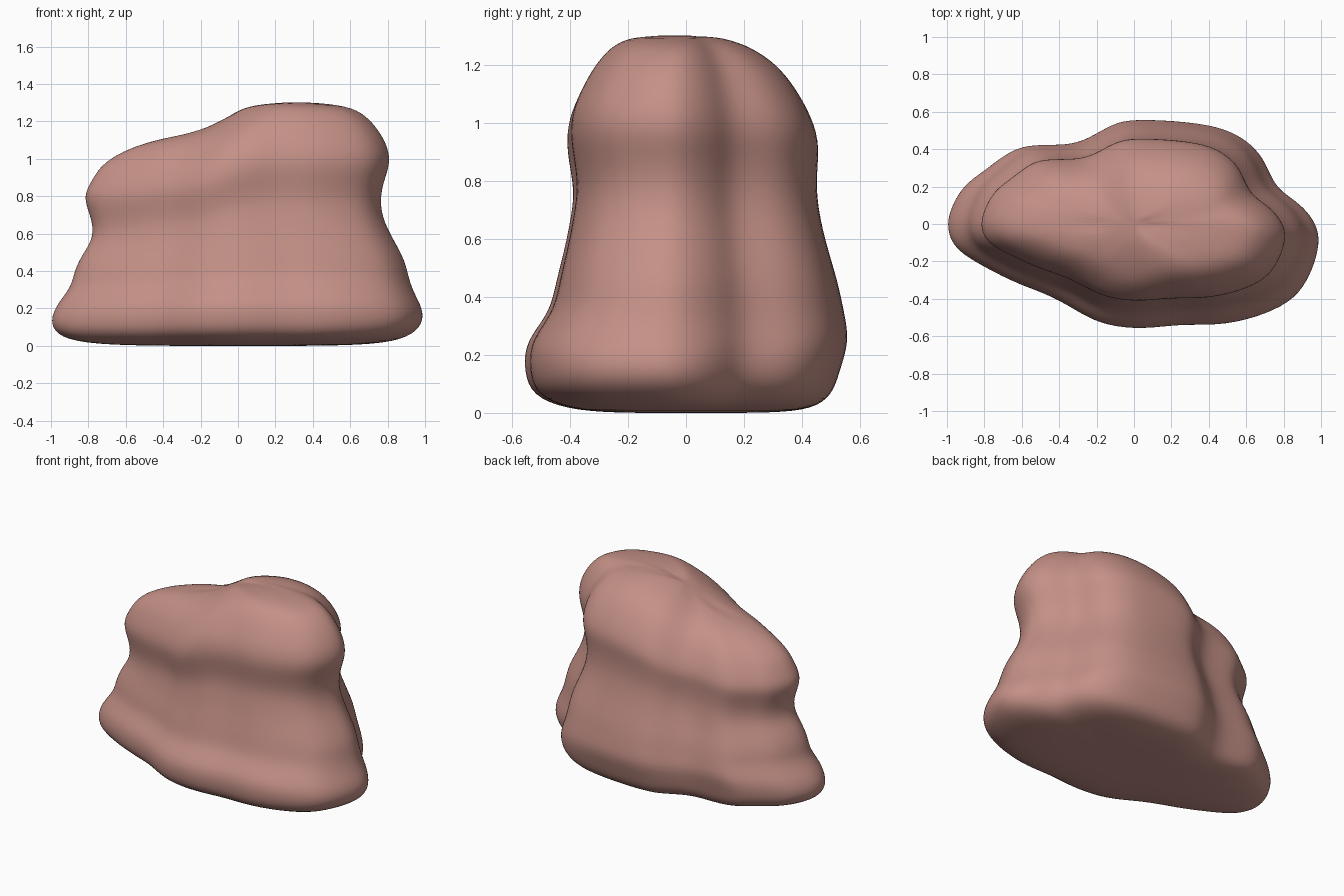
import bpy, bmesh, math

# plan outline of the rock at its widest, counter-clockwise from the left tip
OUTLINE = [(-1, 0), (-.98, -.09), (-.92, -.16), (-.78, -.24), (-.62, -.32), (-.43, -.385),
           (-.28, -.48), (-.15, -.54), (.05, -.56), (.25, -.53), (.45, -.54), (.65, -.5),
           (.84, -.42), (.93, -.31), (.985, -.17), (1, -.05), (.95, .05), (.87, .13),
           (.76, .2), (.71, .34), (.64, .435), (.51, .515), (.3, .55), (.0, .565),
           (-.12, .54), (-.25, .46), (-.37, .42), (-.6, .43), (-.7, .38), (-.81, .29),
           (-.91, .22), (-.975, .1)]

# level, then reach to the left, right, front and back at that level
LEVELS = [(.0, .5, .5, .25, .3), (.012, .84, .8, .42, .44), (.06, .985, .95, .54, .51),
          (.14, 1.01, 1.005, .565, .535), (.22, .98, .985, .565, .56), (.28, .94, .95, .535, .565),
          (.36, .895, .92, .475, .55), (.46, .88, .9, .455, .53), (.58, .84, .83, .425, .495),
          (.68, .785, .78, .405, .47), (.78, .78, .765, .39, .455), (.88, .81, .785, .405, .458),
          (.97, .83, .82, .42, .465), (1.06, .79, .81, .405, .43), (1.15, .745, .76, .36, .375),
          (1.22, .67, .7, .315, .31), (1.275, .56, .62, .26, .215), (1.3, .4, .45, .19, .12),
          (1.306, .2, .22, .1, .05)]

# height factor across x: the left shoulder is lower than the right
TILT = [(-1, .83), (-.6, .83), (-.45, .85), (-.2, .875), (-.08, .925), (.04, .98), (.2, 1), (1, 1)]


def tilt(x):
    for (x0, f0), (x1, f1) in zip(TILT, TILT[1:]):
        if x <= x1:
            return f0 + (f1 - f0) * max(0, x - x0) / (x1 - x0)
    return 1


def place(bm, x, y, level):
    # the tilt fades in above the foot; a shallow dent marks the front of the top
    blend = min(1, max(0, (level - .1) / .5))
    z = level * (1 + (tilt(x) - 1) * blend)
    if level > 1.1:
        z -= .05 * math.exp(-((x + .02) / .13) ** 2 - ((y + .25) / .1) ** 2)
    return bm.verts.new((x, y, z))


bm = bmesh.new()
rings = []
for level, left, right, front, back in LEVELS:
    rings.append([place(bm, x * (left if x < 0 else right),
                        y * (front / .56 if y < 0 else back / .565), level) for x, y in OUTLINE])
n = len(OUTLINE)
for a, b in zip(rings, rings[1:]):
    for i in range(n):
        j = (i + 1) % n
        bm.faces.new((a[i], a[j], b[j], b[i]))

# close the underside and the top
for ring, level in ((rings[0], 0), (rings[-1], 1.306)):
    centre = place(bm, 0, 0, level)
    for i in range(n):
        bm.faces.new((ring[i], ring[(i + 1) % n], centre))
bmesh.ops.recalc_face_normals(bm, faces=bm.faces[:])
for f in bm.faces:
    f.smooth = True

mesh = bpy.data.meshes.new("rock")
bm.to_mesh(mesh)
bm.free()
rock = bpy.data.objects.new("rock", mesh)
bpy.context.collection.objects.link(rock)

# dusty pink stone
stone = bpy.data.materials.new("dusty pink stone")
stone.diffuse_color = (.55, .28, .24, 1)
mesh.materials.append(stone)

sub = rock.modifiers.new("soften", 'SUBSURF')
sub.levels = sub.render_levels = 2
